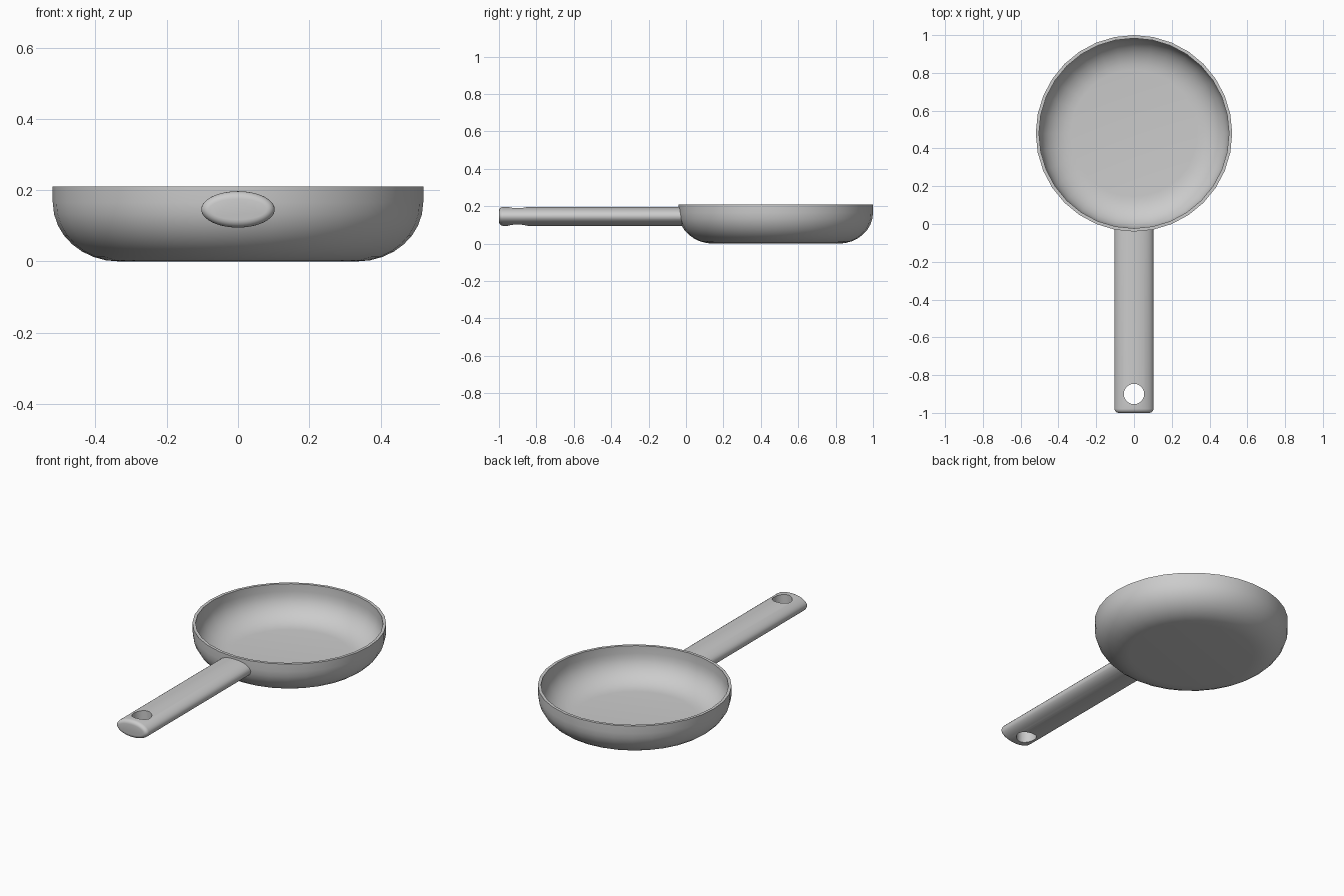
import bpy, bmesh, math

if "Cube" in bpy.data.objects:
    bpy.data.objects.remove(bpy.data.objects["Cube"])

CY = 0.48  # pan centre along y


def make_object(name, bm):
    bmesh.ops.recalc_face_normals(bm, faces=bm.faces)
    mesh = bpy.data.meshes.new(name)
    bm.to_mesh(mesh)
    bm.free()
    obj = bpy.data.objects.new(name, mesh)
    bpy.context.collection.objects.link(obj)
    return obj


def loft(name, rings):
    """Skin equal-length rings of points and cap both ends."""
    bm = bmesh.new()
    rows = [[bm.verts.new(p) for p in ring] for ring in rings]
    n = len(rows[0])
    for a, b in zip(rows, rows[1:]):
        for i in range(n):
            j = (i + 1) % n
            bm.faces.new((a[i], a[j], b[j], b[i]))
    bm.faces.new(rows[0])
    bm.faces.new(rows[-1])
    return make_object(name, bm)


def disc_ring(r, z, n=32, y=CY):
    return [(r * math.cos(2 * math.pi * i / n), y + r * math.sin(2 * math.pi * i / n), z)
            for i in range(n)]


def handle_ring(y, inset, n=48):
    a, b = 0.103 - inset, 0.051 - inset
    return [(a * math.cos(2 * math.pi * i / n), y, 0.146 + b * math.sin(2 * math.pi * i / n))
            for i in range(n)]


def wall(offset, top):
    """Bowl profile from floor centre to rim, moved inwards by offset."""
    pts = [(0.335, offset)]
    for k in range(1, 9):
        t = math.radians(90 * k / 8)
        pts.append((0.335 + (0.185 - offset) * math.sin(t),
                    0.165 - (0.165 - offset) * math.cos(t)))
    return pts + [(0.52 - offset, top)]


def cut(obj, cutter):
    mod = obj.modifiers.new("cut", 'BOOLEAN')
    mod.operation = 'DIFFERENCE'
    mod.solver = 'EXACT'
    mod.object = cutter
    bpy.context.view_layer.objects.active = obj
    bpy.ops.object.modifier_apply(modifier=mod.name)
    bpy.data.objects.remove(cutter)


def smooth(obj):
    bpy.ops.object.select_all(action='DESELECT')
    obj.select_set(True)
    bpy.context.view_layer.objects.active = obj
    bpy.ops.object.shade_smooth_by_angle(angle=math.radians(35))


# Pan bowl: outer wall, rim, inner wall and floor
profile = wall(0, 0.21) + wall(0.017, 0.21)[::-1]
pan = loft("pan_bowl", [disc_ring(r, z) for r, z in profile])

# Handle: oval bar with a rounded free end
end = [(-1 + 0.022 * (1 - math.cos(t)), 0.022 * (1 - math.sin(t)))
       for t in (math.radians(90 * k / 5) for k in range(6))]
# The free end sits at y = -1 with the full section starting just behind it
handle = loft("handle", [handle_ring(-1 + 0.022 * (1 - math.sin(t)), 0.022 * (1 - math.cos(t)))
                         for t in (math.radians(90 - 18 * k) for k in range(6))]
              + [handle_ring(0.1, 0)])

# Trim the handle to the middle of the bowl wall, then drill the hanging hole
trim = loft("handle_trim", [disc_ring(r, z) for r, z in wall(0.009, 0.3)])
trim.hide_render = True
cut(handle, trim)
drill = loft("hole_cutter", [disc_ring(0.054, z, 32, -0.9) for z in (0, 0.3)])
drill.hide_render = True
cut(handle, drill)

smooth(pan)
smooth(handle)
